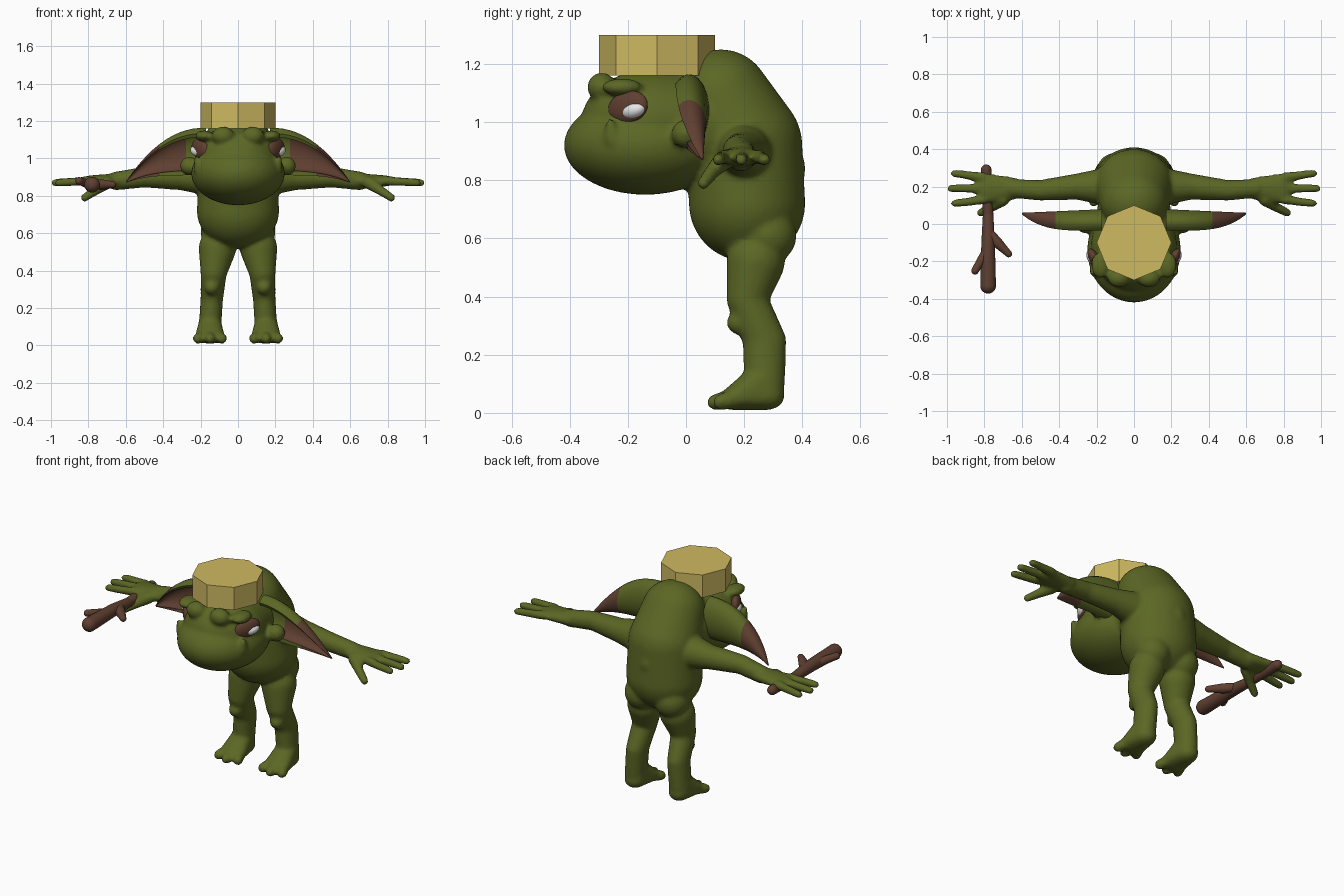
import bpy, bmesh
from math import sin, cos, pi, radians
from mathutils import Matrix, Vector

cube = bpy.data.objects.get("Cube")
if cube:
    bpy.data.objects.remove(cube, do_unlink=True)


def material(name, *color):
    mat = bpy.data.materials.new(name)
    mat.diffuse_color = (*color, 1)
    mat.use_nodes = True
    shader = mat.node_tree.nodes["Principled BSDF"]
    shader.inputs["Base Color"].default_value = (*color, 1)
    shader.inputs["Roughness"].default_value = .8
    return mat


green = material("olive green skin", .105, .135, .018)
brown = material("dark brown", .115, .05, .03)
straw = material("straw yellow", .62, .49, .12)
white = material("eye white", .8, .8, .8)


def finish(name, bm, materials, smooth=True, mirror=False):
    """Turn a bmesh into a scene object."""
    bmesh.ops.recalc_face_normals(bm, faces=bm.faces[:])
    for face in bm.faces:
        face.smooth = smooth
    mesh = bpy.data.meshes.new(name)
    bm.to_mesh(mesh)
    bm.free()
    for mat in materials:
        mesh.materials.append(mat)
    if smooth:
        mesh.set_sharp_from_angle(angle=radians(50))
    ob = bpy.data.objects.new(name, mesh)
    bpy.context.collection.objects.link(ob)
    if mirror:
        ob.modifiers.new("Mirror", 'MIRROR').use_mirror_merge = False
    return ob


# unit sphere points shared by all rounded forms
template = bmesh.new()
bmesh.ops.create_icosphere(template, subdivisions=4, radius=1)
sphere = [vert.co.copy() for vert in template.verts]
template.free()


def hull(bm, *blobs):
    """Skin stretched over blobs, each x, y, z and one radius or three."""
    verts = []
    for x, y, z, *radii in blobs:
        size = Vector(radii if len(radii) == 3 else radii * 3)
        verts += [bm.verts.new(Vector((x, y, z)) + p * size) for p in sphere]
    bmesh.ops.convex_hull(bm, input=verts)
    loose = [vert for vert in verts if vert.is_valid and not vert.link_faces]
    bmesh.ops.delete(bm, geom=loose, context='VERTS')


def chain(bm, *blobs):
    """Limb made of tapering segments."""
    for start, end in zip(blobs, blobs[1:]):
        hull(bm, start, end)


body = bmesh.new()

# arm, palm and thumb
chain(body, (.15, .2, .9, .1), (.3, .2, .9, .07), (.5, .18, .9, .055), (.65, .19, .88, .05))
hull(body, (.65, .19, .88, .05, .06, .04), (.78, .19, .88, .06, .08, .03))
chain(body, (.7, .13, .87, .035), (.76, .09, .83, .026), (.82, .06, .79, .022))

# leg, knee, buttock and foot
chain(body, (.11, .24, .52, .1), (.13, .21, .39, .07),
      (.14, .27, .25, .06, .075, .06), (.15, .27, .1, .06, .07, .06))
hull(body, (.14, .18, .31, .04))
hull(body, (.1, .28, .61, .1))
hull(body, (.15, .28, .06, .06, .06, .05), (.15, .27, .12, .06), (.15, .16, .05, .08, .04, .04))

# three fingers and three toes, fanned out
for side in (-1, 0, 1):
    spread = abs(side)
    hull(body, (.8, .19 + side * .06, .88, .025),
         (.98 - spread * .02, .19 + side * .08, .87, .021))
    hull(body, (.15 + side * .04, .17, .05, .035),
         (.15 + side * .065, .1 + spread * .02, .037, .028))

# brow, temple bump, tusk and inner ear lobe
hull(body, (.18, -.22, 1.12, .05, .07, .03))
hull(body, (.08, -.29, 1.12, .06, .05, .05))
hull(body, (.2, -.25, .94, .037), (.22, -.26, 1, .014))
hull(body, (.26, 0, .96, .05))

# same parts on the other side
copy = bmesh.ops.duplicate(body, geom=body.verts[:] + body.edges[:] + body.faces[:])
copied = [item for item in copy["geom"] if isinstance(item, bmesh.types.BMVert)]
bmesh.ops.scale(body, vec=(-1, 1, 1), verts=copied)

# hunched torso, spine bump, jaw, cranium and neck
chain(body, (0, .21, .72, .22, .2, .2), (0, .2, .92, .21, .2, .2), (0, .12, 1.08, .18, .17, .17))
hull(body, (0, .38, .84, .05, .03, .06))
hull(body, (0, -.14, .92, .25, .28, .17))
hull(body, (0, -.12, 1, .23, .24, .18), (0, .1, .97, .19))

# blend everything into one skin
skin = finish("body", body, [green])
blend = skin.modifiers.new("Blend", 'REMESH')
blend.mode = 'VOXEL'
blend.voxel_size = .011
blend.use_smooth_shade = True
soften = skin.modifiers.new("Soften", 'SMOOTH')
soften.iterations = 6

# ears: curled shells that taper to a drooping tip
ear = bmesh.new()
steps, count = 12, 14
arc = [radians(130 - 225 * k / (count - 1)) for k in range(count)]
rings = []
for step in range(steps + 1):
    t = step / steps
    x = .17 + .43 * t
    top, bottom = 1.165 - .29 * t ** 2.2, .91 - .04 * t ** 4
    back, front = .08 - .02 * t, .11 * t ** 4 - .06
    ring = []
    for scale, angles in ((1, arc), (.8, arc[::-1])):
        for a in angles:
            y = (front + back + scale * cos(a) * (back - front)) / 2
            z = (top + bottom + scale * sin(a) * (top - bottom)) / 2
            ring.append(ear.verts.new((x, y, z)))
    rings.append(ring)
for near, far in zip(rings, rings[1:]):
    for k in range(2 * count):
        face = ear.faces.new((near[k - 1], near[k], far[k], far[k - 1]))
        inside = k > count
        face.material_index = int(face.calc_center_median().x > (.29 if inside else .43))
for end in (rings[0], rings[-1]):
    ear.faces.new(end)
finish("ears", ear, [green, brown], mirror=True)

# eye sockets and eyeballs, tilted toward the front
tilt = Matrix.Rotation(radians(-32), 4, 'Z') @ Matrix.Rotation(radians(15), 4, 'X')
for name, center, size, mat in (
        ("eye_sockets", (.2, -.2, 1.05), (.03, .08, .056), brown),
        ("eyeballs", (.22, -.18, 1.04), (.03, .046, .028), white)):
    eye = bmesh.new()
    place = Matrix.Translation(center) @ tilt @ Matrix.Diagonal((*size, 1))
    bmesh.ops.create_uvsphere(eye, u_segments=24, v_segments=16, radius=1, matrix=place)
    finish(name, eye, [mat], mirror=True)

# eight-sided hat
hat = bmesh.new()
bmesh.ops.create_cone(hat, cap_ends=True, segments=8, radius1=.2, radius2=.2, depth=.14,
                      matrix=Matrix.Translation((0, -.1, 1.23)))
finish("hat", hat, [straw], smooth=False)

# forked branch under the right hand
branch = bmesh.new()
chain(branch, (-.79, .29, .86, .028), (-.78, .05, .85, .028),
      (-.78, -.1, .86, .036), (-.78, -.33, .86, .042))
chain(branch, (-.78, -.04, .86, .025), (-.73, -.1, .86, .028), (-.67, -.16, .86, .018))
hull(branch, (-.79, -.15, .86, .026), (-.85, -.25, .88, .02))
finish("branch_club", branch, [brown])
